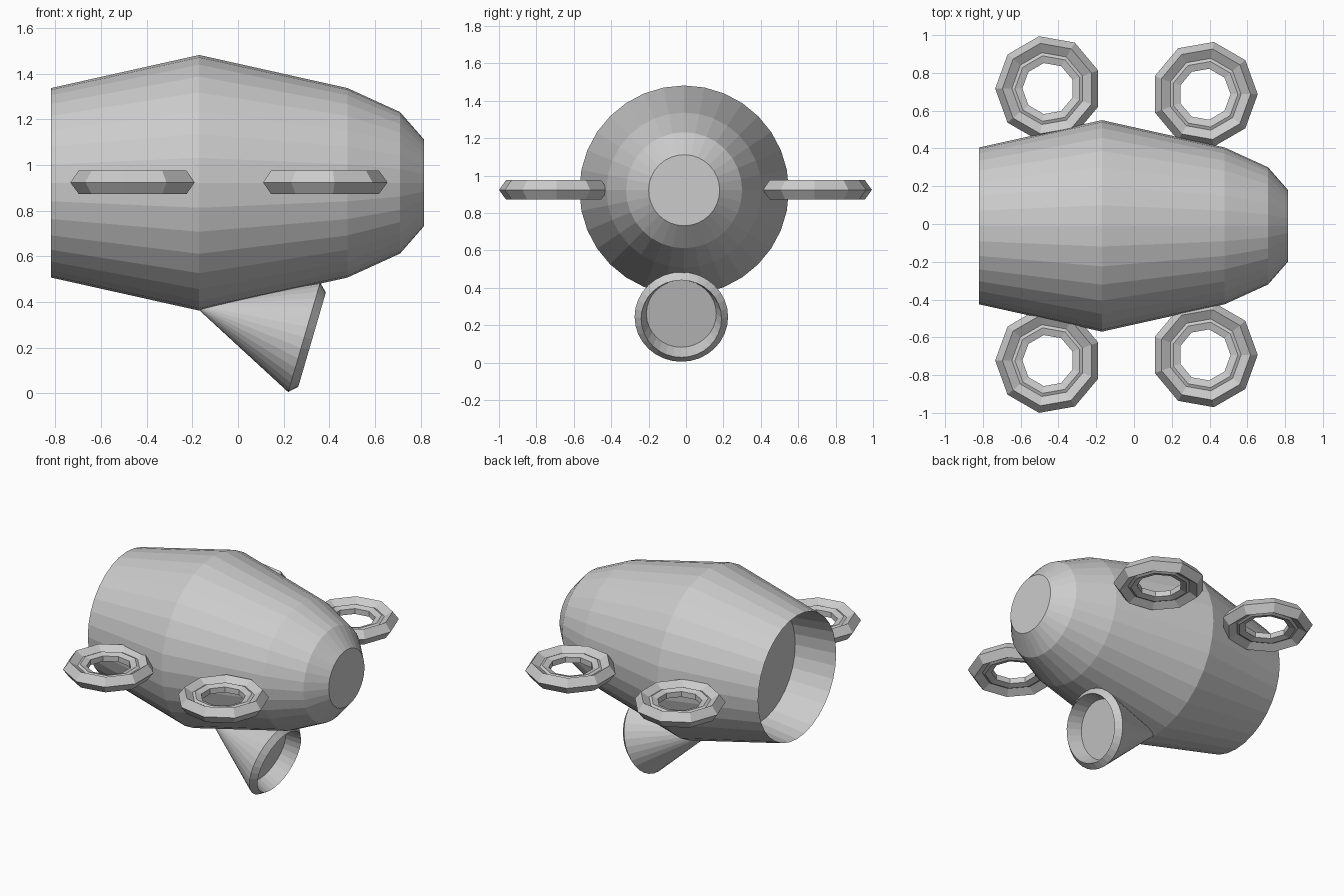
import bpy, bmesh
from math import sin, cos, pi, radians
from mathutils import Matrix

if "Cube" in bpy.data.objects:
    bpy.data.objects.remove(bpy.data.objects["Cube"])


def lathe(name, profile, sides, matrix, closed=False, phase=0.0):
    """Revolve (radius, height) points around local z; ends are capped unless closed."""
    bm = bmesh.new()
    rings = []
    for r, h in profile:
        count = 1 if r == 0 else sides
        rings.append([bm.verts.new((r * cos(phase + 2 * pi * i / sides),
                                    r * sin(phase + 2 * pi * i / sides), h))
                      for i in range(count)])
    pairs = list(zip(rings, rings[1:]))
    if closed:
        pairs.append((rings[-1], rings[0]))
    for a, b in pairs:
        for i in range(sides):
            j = (i + 1) % sides
            if len(a) == 1:
                bm.faces.new((a[0], b[j], b[i]))
            else:
                bm.faces.new((a[i], a[j], b[j], b[i]))
    if not closed:
        for end in (rings[0], rings[-1]):
            if len(end) > 1:
                bm.faces.new(end)
    bmesh.ops.recalc_face_normals(bm, faces=bm.faces)
    mesh = bpy.data.meshes.new(name)
    bm.to_mesh(mesh)
    bm.free()
    obj = bpy.data.objects.new(name, mesh)
    obj.matrix_world = matrix
    bpy.context.collection.objects.link(obj)
    return obj


# Barrel body along x, with a recessed disc in the open rear
lathe("body",
      [(0.38, -0.54), (0.415, -0.82), (0.56, -0.17), (0.415, 0.48),
       (0.31, 0.71), (0.19, 0.815)],
      32, Matrix.Translation((0, -0.01, 0.922)) @ Matrix.Rotation(pi / 2, 4, 'Y'))

# Cone under the belly, tilted down, with a narrowed lip and recessed lens
lathe("belly_cone",
      [(0, -0.505), (0.25, 0), (0.215, 0.036), (0.187, -0.06)],
      32, Matrix.Translation((0.29, -0.025, 0.245)) @ Matrix.Rotation(radians(106.3), 4, 'Y'))

# Nine-sided rings at the four corners, stepped towards the hole
half = [(0.243, 0.052), (0.193, 0.022), (0.176, 0.03), (0.137, 0.018)]
ring_profile = [(0.281, 0)] + half + [(r, -h) for r, h in reversed(half)]
for end, x, y, phase in (("rear", -0.454, 0.72, pi), ("front", 0.374, 0.69, 0)):
    for side, s in (("left", 1), ("right", -1)):
        lathe(f"{end}_{side}_ring", ring_profile, 9,
              Matrix.Translation((x, s * y - 0.003, 0.924)), closed=True, phase=phase)
